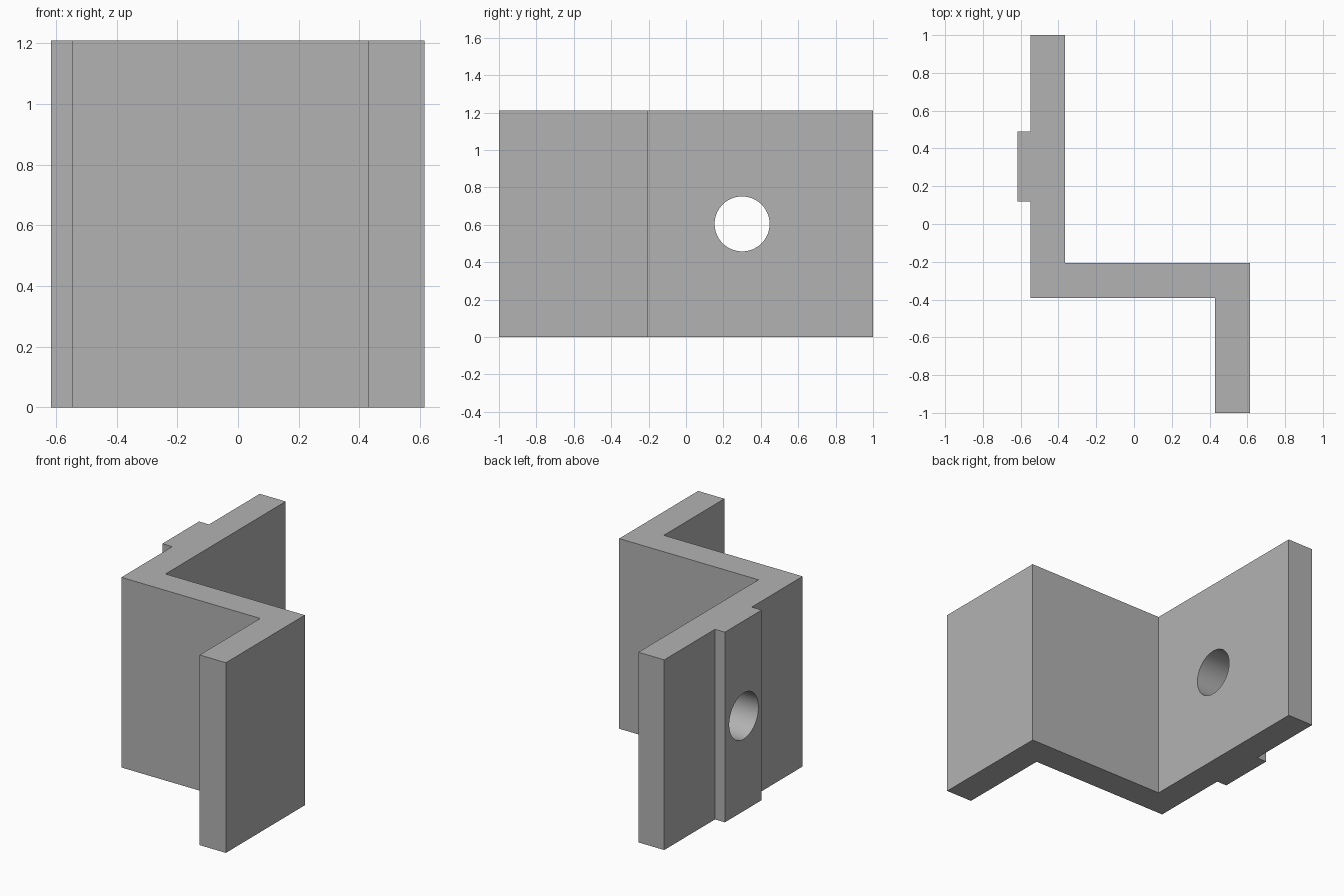
import bpy
import bmesh
import math

if "Cube" in bpy.data.objects:
    bpy.data.objects.remove(bpy.data.objects["Cube"], do_unlink=True)

HEIGHT = 1.21
HOLE_Y, HOLE_RADIUS = 0.30, 0.147

grey = bpy.data.materials.new("plain_grey")
grey.use_nodes = True
colour = (0.45, 0.45, 0.45, 1.0)
grey.diffuse_color = colour
grey.node_tree.nodes["Principled BSDF"].inputs["Base Color"].default_value = colour

# Z-shaped plan outline with the raised pad on the rear flange
outline = [
    (0.43, -1.0), (0.615, -1.0), (0.615, -0.207), (-0.365, -0.207),
    (-0.365, 1.0), (-0.547, 1.0), (-0.547, 0.49), (-0.617, 0.49),
    (-0.617, 0.12), (-0.547, 0.12), (-0.547, -0.391), (0.43, -0.391),
]


def extrude_outline(name, points, height):
    bm = bmesh.new()
    base = bm.faces.new([bm.verts.new((x, y, 0)) for x, y in points])
    top = bmesh.ops.extrude_face_region(bm, geom=[base])["geom"]
    verts = [v for v in top if isinstance(v, bmesh.types.BMVert)]
    bmesh.ops.translate(bm, verts=verts, vec=(0, 0, height))
    bmesh.ops.recalc_face_normals(bm, faces=bm.faces[:])
    mesh = bpy.data.meshes.new(name)
    bm.to_mesh(mesh)
    bm.free()
    obj = bpy.data.objects.new(name, mesh)
    bpy.context.collection.objects.link(obj)
    mesh.materials.append(grey)
    return obj


bracket = extrude_outline("z_bracket", outline, HEIGHT)

# Round bolt hole through the pad and rear flange
bpy.ops.mesh.primitive_cylinder_add(
    vertices=64, radius=HOLE_RADIUS, depth=0.6,
    location=(-0.5, HOLE_Y, HEIGHT / 2), rotation=(0, math.pi / 2, 0))
cutter = bpy.context.object
cutter.name = "hole_cutter"
cutter.data.materials.append(grey)

bpy.context.view_layer.objects.active = bracket
cut = bracket.modifiers.new("bolt_hole", "BOOLEAN")
cut.operation = "DIFFERENCE"
cut.solver = "EXACT"
cut.object = cutter
bpy.ops.object.modifier_apply(modifier=cut.name)
bpy.data.objects.remove(cutter, do_unlink=True)

# Smooth hole wall, crisp plate edges
bpy.ops.object.select_all(action="DESELECT")
bracket.select_set(True)
bpy.ops.object.shade_smooth_by_angle(angle=math.radians(30))
